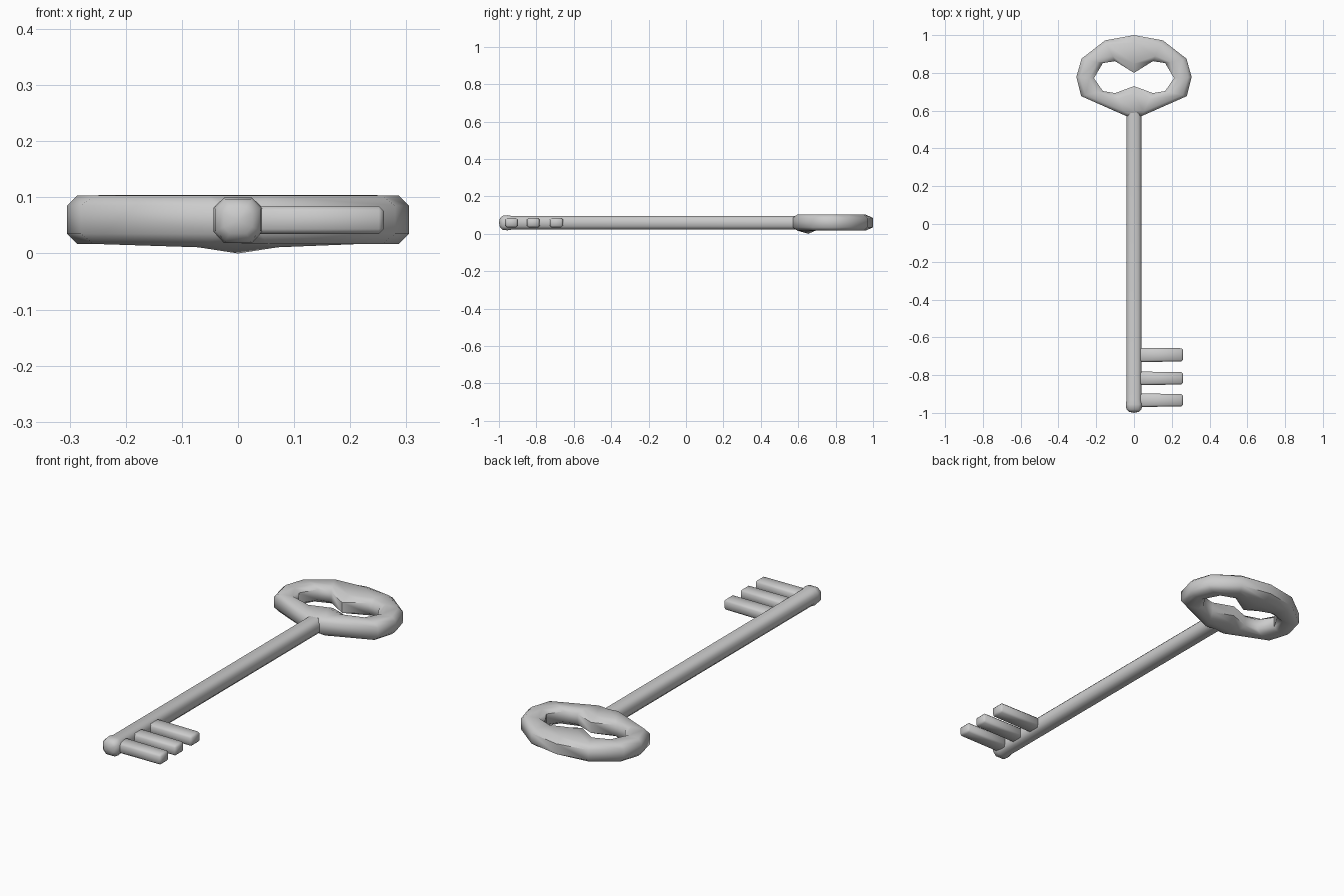
import bpy, bmesh
from mathutils import Vector

if "Cube" in bpy.data.objects:
    bpy.data.objects.remove(bpy.data.objects["Cube"])


def finish(name, bm, angle=0.9):
    bmesh.ops.recalc_face_normals(bm, faces=bm.faces)
    mesh = bpy.data.meshes.new(name)
    bm.to_mesh(mesh)
    bm.free()
    ob = bpy.data.objects.new(name, mesh)
    bpy.context.collection.objects.link(ob)
    bpy.ops.object.select_all(action='DESELECT')
    ob.select_set(True)
    bpy.context.view_layer.objects.active = ob
    bpy.ops.object.shade_smooth_by_angle(angle=angle)
    return ob


def bridge(bm, a, b):
    n = len(a)
    for i in range(n):
        j = (i + 1) % n
        bm.faces.new((a[i], a[j], b[j], b[i]))


# Bow: a ring of sections running between outer and inner outlines (right half)
outer = [(0, 1.0), (.153, .972), (.28, .88), (.305, .778), (.28, .677), (.04, .571), (0, .571)]
outer[2] = (.278, .875)
inner = [(0, .80), (.10, .862), (.165, .852), (.212, .772), (.165, .704), (.10, .693), (0, .73)]
stations = list(zip(outer, inner))
stations += [((-o[0], o[1]), (-i[0], i[1])) for o, i in stations[-2:0:-1]]
section = [(0, .035), (0, .085), (.2, .103), (.75, .104), (1, .086),
           (1, .035), (.78, .018), (.52, .017), (.2, .017)]
bm = bmesh.new()
rings = []
for k, (o, i) in enumerate(stations):
    o, i = Vector(o), Vector(i)
    ring = []
    for n, (t, z) in enumerate(section):
        # small point on the underside above the shaft
        if n == 7:
            z = 0 if k == 6 else .011 if k in (5, 7) else z
        p = o.lerp(i, t)
        ring.append(bm.verts.new((p.x, p.y, z)))
    rings.append(ring)
for k, ring in enumerate(rings):
    bridge(bm, ring, rings[(k + 1) % len(rings)])
finish("bow", bm)

# Shaft: octagonal rod with a slightly swollen rounded tip
octagon = [(.024, 1), (.042, .55), (.042, -.5), (.024, -1),
           (-.024, -1), (-.042, -.5), (-.042, .55), (-.024, 1)]
bm = bmesh.new()
rings = []
for y, s in [(.63, .93), (-.93, .93), (-.955, 1.04), (-.982, .95), (-.995, .6)]:
    rings.append([bm.verts.new((x * s, y, .059 + z * .039 * s)) for x, z in octagon])
for a, b in zip(rings, rings[1:]):
    bridge(bm, a, b)
bm.faces.new(rings[0])
tip = bm.verts.new((0, -1, .059))
for i in range(8):
    bm.faces.new((rings[-1][i], rings[-1][(i + 1) % 8], tip))
finish("shaft", bm)

# Teeth: three bevelled bars
for n, (y, w) in enumerate([(-.693, .070), (-.817, .066), (-.933, .066)]):
    bm = bmesh.new()
    bmesh.ops.create_cube(bm, size=1)
    for v in bm.verts:
        taper = 1 if v.co.x > 0 else 1.08
        v.co = (.14 + v.co.x * .24, y + v.co.y * w * taper, .0595 + v.co.z * .05)
    bmesh.ops.bevel(bm, geom=bm.edges[:], offset=.009, segments=1, affect='EDGES')
    finish("tooth_%d" % (n + 1), bm)
